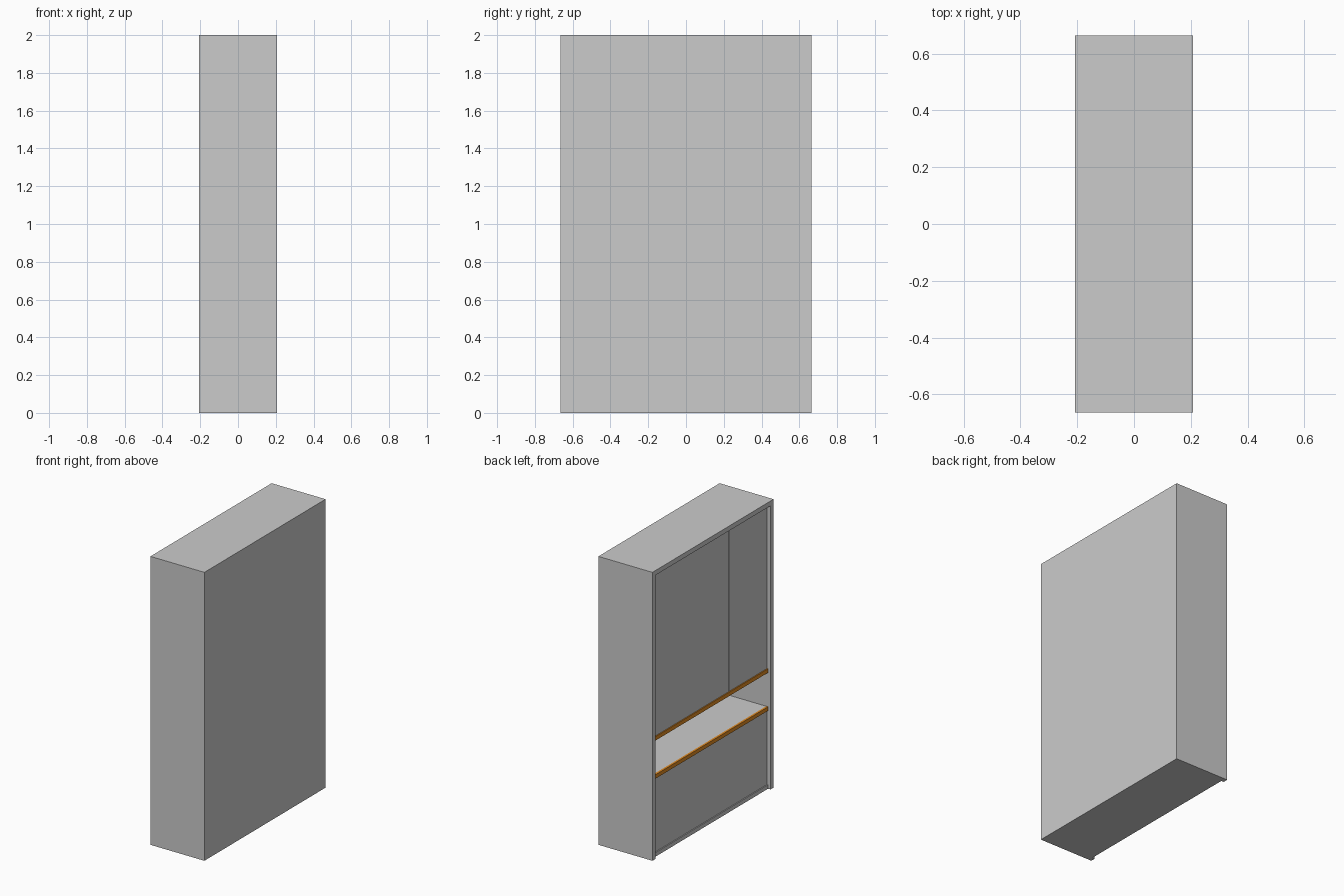
import bpy

cube = bpy.data.objects.get("Cube")
if cube:
    bpy.data.objects.remove(cube, do_unlink=True)


def material(name, color):
    mat = bpy.data.materials.new(name)
    mat.use_nodes = True
    mat.diffuse_color = (*color, 1)
    mat.node_tree.nodes["Principled BSDF"].inputs["Base Color"].default_value = (*color, 1)
    return mat


grey = material("light_grey", (0.6, 0.6, 0.6))
orange = material("orange_wood", (0.75, 0.26, 0.017))


def box(name, x, y, z, mat=grey):
    """Box spanning the (low, high) ranges on each axis."""
    spans = (x, y, z)
    bpy.ops.mesh.primitive_cube_add(size=1, location=[(a + b) / 2 for a, b in spans])
    obj = bpy.context.object
    obj.name = name
    obj.scale = [b - a for a, b in spans]
    bpy.ops.object.transform_apply(location=False, rotation=False, scale=True)
    obj.data.materials.append(mat)
    return obj


# Overall sizes; the open face looks towards -x
HX, HY, H = 0.207, 0.664, 2.0
T = 0.033                 # panel thickness
DOOR = -HX + 0.026        # face of the recessed doors
EDGE = DOOR - 0.007       # face of the board edgings
IN = HY - T               # inner half width
DESK, NICHE_TOP = 0.568, 0.805
inner = (-IN, IN)

# Carcass
for side, s in (("left", -1), ("right", 1)):
    box(f"{side}_side_panel", (-HX, HX), sorted((s * IN, s * HY)), (0, H))
box("top_panel", (-HX, HX), inner, (H - T, H))
box("back_panel", (HX - 0.02, HX), inner, (0, H - T))
box("bottom_panel", (EDGE, HX - 0.02), inner, (0, 0.028))

# Open niche: desk board below, cabinet floor above, both with wooden edging
for name, top in (("desk", DESK), ("upper_floor", NICHE_TOP + 0.027)):
    box(f"{name}_board", (EDGE + 0.015, HX - 0.02), inner, (top - 0.027, top))
    box(f"{name}_edging", (EDGE, EDGE + 0.015), inner, (top - 0.027, top), orange)

# Three upper doors and one wide lower front
width = 2 * IN / 3
gap = 0.001
for i in range(3):
    y = -IN + i * width
    box(f"upper_door_{i + 1}", (DOOR, DOOR + 0.02), (y + gap, y + width - gap),
        (NICHE_TOP + 0.027, H - T))
box("lower_front", (DOOR, DOOR + 0.02), inner, (0.028, DESK - 0.027))
